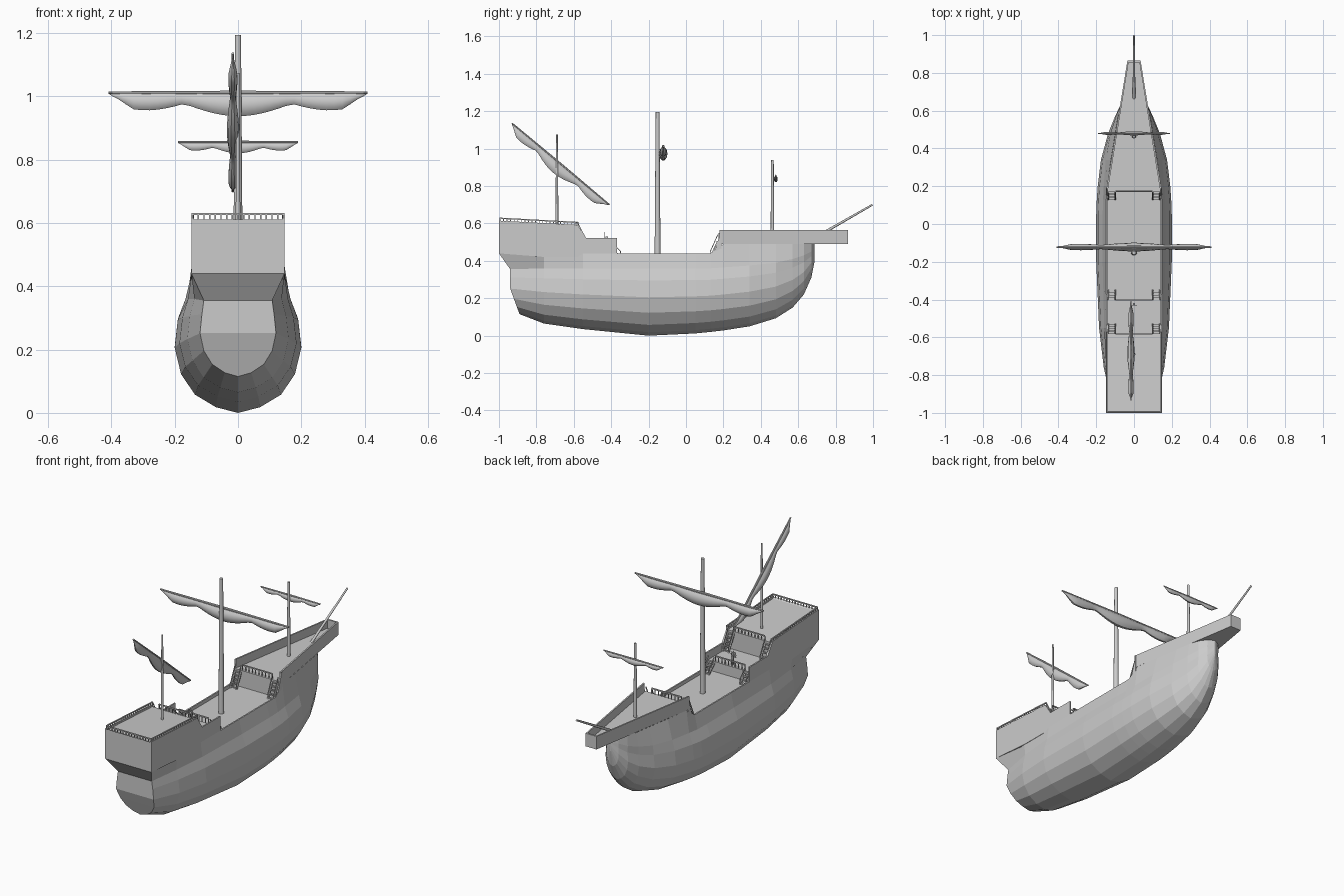
import bpy, bmesh, math
from mathutils import Vector, Matrix

if "Cube" in bpy.data.objects:
    bpy.data.objects.remove(bpy.data.objects["Cube"])


def finish(name, bm, smooth=False):
    bmesh.ops.recalc_face_normals(bm, faces=bm.faces)
    me = bpy.data.meshes.new(name)
    bm.to_mesh(me)
    bm.free()
    ob = bpy.data.objects.new(name, me)
    bpy.context.collection.objects.link(ob)
    if smooth:
        bpy.ops.object.select_all(action='DESELECT')
        ob.select_set(True)
        bpy.context.view_layer.objects.active = ob
        bpy.ops.object.shade_smooth_by_angle(angle=math.radians(40))
    return ob


def loft(bm, rings, closed=True, caps=True):
    vs = [[bm.verts.new(p) for p in r] for r in rings]
    n = len(vs[0])
    for a, b in zip(vs, vs[1:]):
        for i in range(n if closed else n - 1):
            j = (i + 1) % n
            bm.faces.new((a[i], a[j], b[j], b[i]))
    if caps:
        bm.faces.new(vs[0])
        bm.faces.new(vs[-1])
    return vs


def prism(name, pts, axis, a, b):
    # outline in yz pushed along x, or outline in xy pushed along z
    put = (lambda p, d: (d, *p)) if axis == 'x' else (lambda p, d: (*p, d))
    bm = bmesh.new()
    loft(bm, [[put(p, d) for p in pts] for d in (a, b)])
    return finish(name, bm)


def box(bm, x0, x1, y0, y1, z0, z1):
    loft(bm, [[(x0, y0, z), (x1, y0, z), (x1, y1, z), (x0, y1, z)] for z in (z0, z1)])


def beam(bm, p, q, r0, r1=None, sides=4):
    p, q = Vector(p), Vector(q)
    r1 = r0 if r1 is None else r1
    rot = (q - p).to_track_quat('Z', 'Y').to_matrix()
    ang = [2 * math.pi * (i + 0.5) / sides for i in range(sides)]
    loft(bm, [[c + rot @ Vector((r * math.cos(t), r * math.sin(t), 0)) for t in ang]
              for c, r in ((p, r0), (q, r1))])


# Hull: y, keel z, widest x, shoulder x, top x, shoulder z, top z
stations = [
    (-.94, .115, .12, .108, .147, .355, .44),
    (-.76, .065, .16, .138, .147, .36, .44),
    (-.55, .035, .185, .158, .147, .36, .44),
    (-.2, 0, .2, .166, .147, .36, .44),
    (.05, .012, .2, .166, .147, .36, .44),
    (.13, .02, .197, .164, .147, .36, .44),
    (.2, .028, .192, .16, .143, .365, .49),
    (.34, .05, .175, .15, .122, .375, .49),
    (.48, .093, .137, .125, .099, .39, .49),
    (.57, .15, .1, .096, .085, .41, .49),
    (.63, .22, .072, .07, .066, .43, .49),
    (.67, .31, .04, .04, .038, .45, .49),
    (.688, .40, .004, .004, .004, .46, .49),
]
fx = (0, .35, .68, .9, 1, .95)
ft = (0, .05, .16, .34, .57, .82)
rings = []
for k, (y, b, w, sx, tx, sz, tz) in enumerate(stations):
    half = [(w * f, y, b + (sz - b) * t) for f, t in zip(fx, ft)] + [(sx, y, sz), (tx, y, tz)]
    if k == 0:  # raked transom with overhanging counter
        half = [(x, y + .05 * max(0, (.25 - z) / .135), z) for x, y, z in half]
        half[-1] = (tx, -1, tz)
    rings.append([(-x, yy, z) for x, yy, z in reversed(half[1:])] + half)
bm = bmesh.new()
vs = loft(bm, rings, closed=False, caps=False)
for ring in (vs[0], vs[-1]):
    n = len(ring)
    for i in range(n // 2 - 1):
        bm.faces.new((ring[i], ring[i + 1], ring[n - 2 - i], ring[n - 1 - i]))
    m = n // 2
    bm.faces.new((ring[m - 1], ring[m], ring[m + 1]))
finish("hull", bm)

# Stepped side walls
wall = [(-1, .44), (-.75, .42), (.19, .42), (.19, .565), (.15, .44), (-.37, .44),
        (-.37, .523), (-.535, .523), (-.58, .592), (-1, .615)]
for s, n in ((-1, "left"), (1, "right")):
    prism(n + "_side_wall", wall, 'x', s * .139, s * .147)

# Decks and stern block
prism("stern_deck", [(-1, .44), (-1, .612), (-.99, .605), (-.58, .582), (-.58, .44)], 'x', -.14, .14)
prism("quarter_deck", [(-.58, .42), (-.58, .478), (-.40, .478), (-.40, .42)], 'x', -.14, .14)
prism("main_deck", [(-.40, .41), (-.40, .42), (.18, .42), (.18, .41)], 'x', -.142, .142)

# Forecastle: floor, bulwarks, beak end and bulkhead
prism("bow_deck", [(-.147, .18), (.147, .18), (.035, .865), (-.035, .865)], 'z', .49, .515)
for s, n in ((-1, "left"), (1, "right")):
    prism(n + "_bow_wall", [(s * .147, .18), (s * .035, .865), (s * .027, .865), (s * .138, .18)],
          'z', .50, .565)
bm = bmesh.new()
box(bm, -.034, .034, .855, .865, .50, .565)
finish("bow_end_wall", bm)
bm = bmesh.new()
box(bm, -.14, .14, .17, .182, .41, .515)
finish("bow_bulkhead", bm)


# Railings
def railing(name, p, q, h, n):
    p, q, up = Vector(p), Vector(q), Vector((0, 0, h))
    bm = bmesh.new()
    for i in range(n + 1):
        c = p.lerp(q, i / n)
        beam(bm, c, c + up, .003)
    beam(bm, p + up, q + up, .0045)
    finish(name, bm)


for s, n in ((-1, "left"), (1, "right")):
    railing(n + "_stern_rail", (s * .143, -.995, .61), (s * .143, -.575, .587), .018, 22)
railing("stern_end_rail", (-.143, -.995, .61), (.143, -.995, .61), .018, 16)
railing("stern_deck_rail", (-.095, -.583, .58), (.095, -.583, .58), .028, 9)
railing("quarter_deck_rail", (-.095, -.403, .475), (.095, -.403, .475), .035, 9)
railing("bow_deck_rail", (-.095, .176, .51), (.095, .176, .51), .035, 9)


# Stairs in mirrored pairs
def stairs(name, y0, y1, z_top, z_bot, steps=5):
    dy, dz = (y1 - y0) / steps, (z_top - z_bot) / steps
    for s in (-1, 1):
        bm = bmesh.new()
        for i in range(steps):
            z = z_top - dz * (i + .5)
            box(bm, s * .102, s * .136, y0 + dy * i, y0 + dy * (i + 1), z - .006, z)
        for x in (s * .1, s * .137):
            beam(bm, (x, y0, z_top - .01), (x, y1, z_bot), .005)
            beam(bm, (x, y0, z_top + .025), (x, y1, z_bot + .03), .003)
            beam(bm, (x, y1, z_bot), (x, y1, z_bot + .03), .003)
        finish(name + ("_left" if s < 0 else "_right"), bm)


stairs("stern_stairs", -.58, -.53, .58, .478)
stairs("quarter_stairs", -.40, -.35, .478, .42, 4)
stairs("bow_stairs", .17, .13, .515, .42)

# Steering wheel on its stand
bm = bmesh.new()
box(bm, -.006, .006, -.43, -.418, .478, .53)
for i in range(8):
    t, u = math.pi * i / 4, math.pi * (i + 1) / 4
    c = Vector((0, -.434, .532))
    a, b = (Vector((math.cos(v), 0, math.sin(v))) for v in (t, u))
    beam(bm, c + a * .015, c + b * .015, .002)
    beam(bm, c, c + a * .022, .0015)
finish("steering_wheel", bm)

# Masts and bowsprit
for name, p, q, r0, r1 in (
        ("main_mast", (0, -.152, .41), (0, -.152, 1.195), .016, .010),
        ("fore_mast", (0, .462, .50), (0, .462, .94), .010, .007),
        ("mizzen_mast", (0, -.69, .58), (0, -.69, 1.075), .008, .005),
        ("bowsprit", (0, .66, .507), (0, .997, .70), .008, .005)):
    bm = bmesh.new()
    beam(bm, p, q, r0, r1, 10)
    finish(name, bm, True)


# Yards with furled, scalloped sails
def drop(u):
    a = abs(u)
    d = (.034 + .040 * math.cos(a / .42 * math.pi / 2) if a < .42
         else .034 + .021 * math.sin((a - .42) / .58 * math.pi))
    return d * min(1, .12 + (1 - a) * 5)


def yard(name, centre, x_axis, z_axis, half):
    X, Z = Vector(x_axis).normalized(), Vector(z_axis).normalized()
    M = Matrix((X, Z.cross(X), Z)).transposed()
    c, k = Vector(centre), half / .41
    bm = bmesh.new()
    for s in (-1, 1):
        beam(bm, c, c + X * half * s, .007 * k ** .5, .0045 * k ** .5, 8)
    finish(name + "_yard", bm, True)
    bm = bmesh.new()
    rings = []
    for i in range(33):
        u = i / 16 - 1
        d = drop(u) * k
        rings.append([c + M @ Vector((u * half * .99, .31 * d * math.cos(t),
                                      -.002 - d / 2 + d / 2 * math.sin(t)))
                      for t in (math.pi * j / 5 for j in range(10))])
    loft(bm, rings)
    finish(name + "_furled_sail", bm, True)


yard("main", (0, -.122, 1.012), (1, 0, 0), (0, 0, 1), .41)
yard("fore", (0, .48, .856), (1, 0, 0), (0, 0, 1), .19)
yard("mizzen", (-.016, -.67, .918), (0, .52, -.435), (0, .435, .52), .34)
